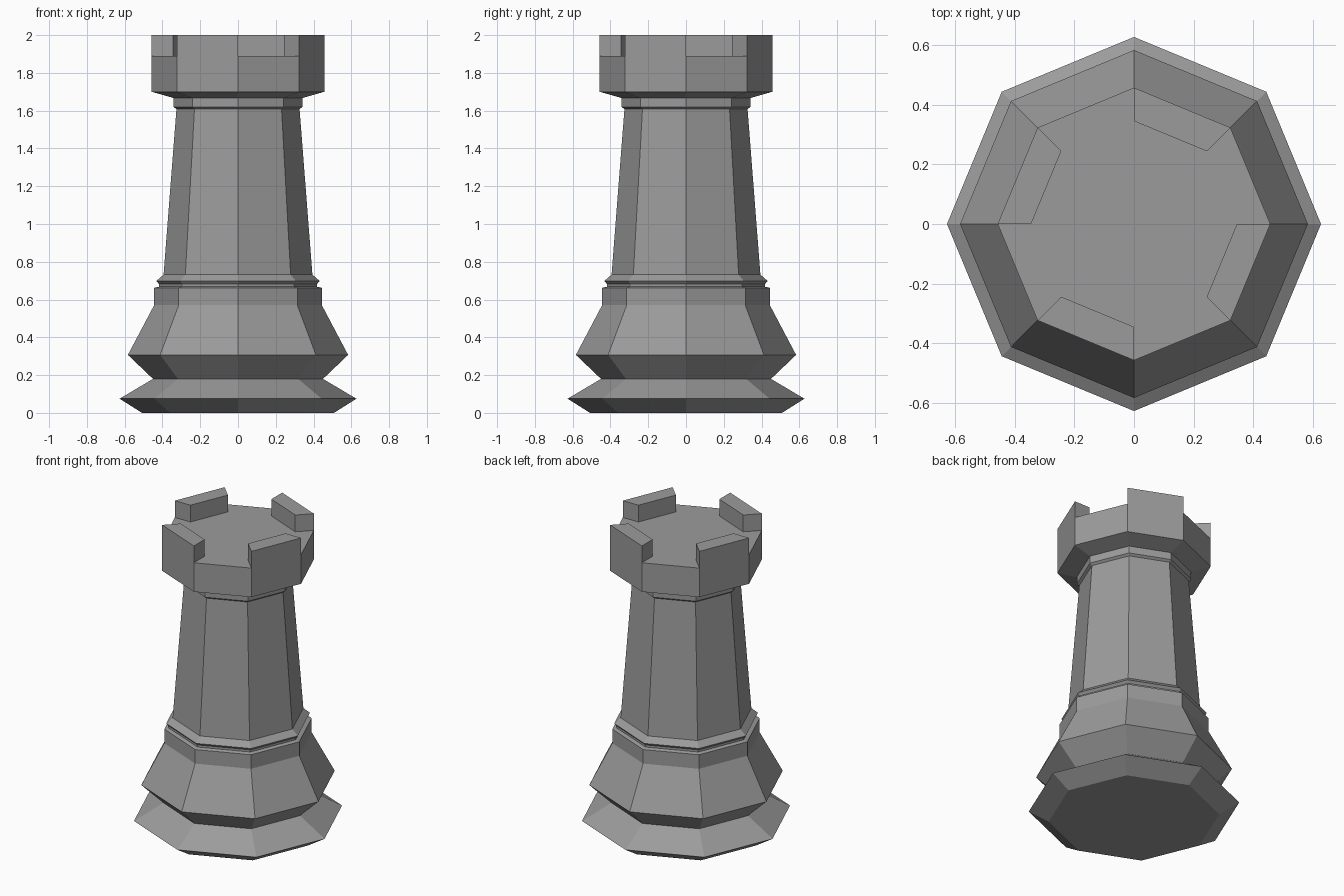
import bpy, bmesh
from math import cos, sin, tau

if "Cube" in bpy.data.objects:
    bpy.data.objects.remove(bpy.data.objects["Cube"])

SIDES = 8
FLOOR_Z, TOP_Z = 1.89, 2.0

# Radius / height profile, from the foot up to the inner edge of the battlement
profile = [
    (0.508, 0.0), (0.627, 0.075), (0.45, 0.18), (0.583, 0.307),  # flared foot
    (0.444, 0.57), (0.444, 0.662), (0.418, 0.668),               # plinth
    (0.418, 0.682), (0.433, 0.698), (0.394, 0.732),              # lower collar
    (0.326, 1.608), (0.341, 1.62), (0.341, 1.667),               # shaft and neck
    (0.457, 1.70), (0.457, FLOOR_Z), (0.345, FLOOR_Z),           # head
]

bm = bmesh.new()

# Octagonal rings with corners on the axes
rings = [[bm.verts.new((r * cos(tau * i / SIDES), r * sin(tau * i / SIDES), z))
          for i in range(SIDES)] for r, z in profile]
bands = []
for low, high in zip(rings, rings[1:]):
    bands.append([bm.faces.new((low[i], low[(i + 1) % SIDES],
                                high[(i + 1) % SIDES], high[i]))
                  for i in range(SIDES)])
bm.faces.new(rings[0][::-1])
bm.faces.new(rings[-1])

# Battlement: raise every other segment of the rim
raised = bmesh.ops.extrude_face_region(bm, geom=bands[-1][1::2])
bmesh.ops.translate(bm, vec=(0, 0, TOP_Z - FLOOR_Z),
                    verts=[g for g in raised["geom"] if isinstance(g, bmesh.types.BMVert)])
bmesh.ops.recalc_face_normals(bm, faces=bm.faces)

mesh = bpy.data.meshes.new("chess_rook")
bm.to_mesh(mesh)
bm.free()

# Dark grey finish
dark_grey = bpy.data.materials.new("dark_grey")
dark_grey.diffuse_color = (0.33, 0.33, 0.33, 1)
dark_grey.use_nodes = True
dark_grey.node_tree.nodes["Principled BSDF"].inputs["Base Color"].default_value = dark_grey.diffuse_color
mesh.materials.append(dark_grey)
bpy.context.collection.objects.link(bpy.data.objects.new("chess_rook", mesh))
